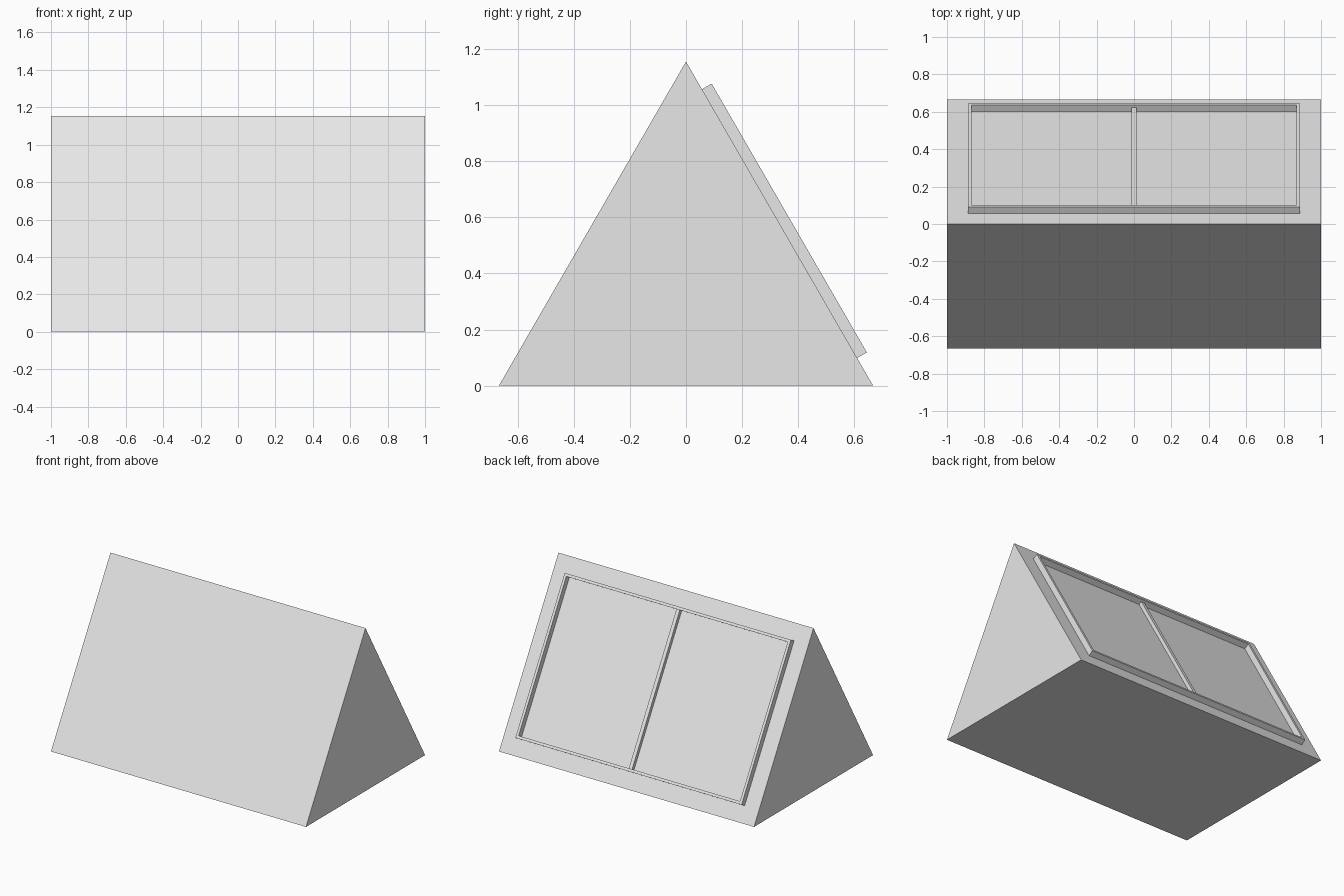
import bpy, bmesh, math
from mathutils import Matrix, Vector

if "Cube" in bpy.data.objects:
    bpy.data.objects.remove(bpy.data.objects["Cube"])

grey = bpy.data.materials.new("light grey")
grey.diffuse_color = (0.8, 0.8, 0.8, 1)
grey.use_nodes = True
grey.node_tree.nodes["Principled BSDF"].inputs["Base Color"].default_value = grey.diffuse_color

SIDE = 4 / 3                       # edge of the triangular end
H = SIDE * math.sqrt(3) / 2
# frame of the sloping back face: x along, y up the slope, z outward
right = Vector((-1, 0, 0))
up = Vector((0, -0.5, math.sqrt(3) / 2))
out = right.cross(up)
SLOPE = Matrix((right, up, out)).transposed().to_4x4()
SLOPE.translation = Vector((0, SIDE / 4, H / 2))


def add(name, bm, matrix=Matrix()):
    bmesh.ops.recalc_face_normals(bm, faces=bm.faces)
    me = bpy.data.meshes.new(name)
    bm.to_mesh(me)
    bm.free()
    me.transform(matrix)
    me.materials.append(grey)
    ob = bpy.data.objects.new(name, me)
    bpy.context.collection.objects.link(ob)
    return ob


# Prism body
bm = bmesh.new()
tri = bm.faces.new([bm.verts.new((-1, y, z)) for y, z in
                    ((-SIDE / 2, 0), (SIDE / 2, 0), (0, H))])
ext = bmesh.ops.extrude_face_region(bm, geom=[tri], use_keep_orig=True)
bmesh.ops.translate(bm, vec=(2, 0, 0),
                    verts=[v for v in ext["geom"] if isinstance(v, bmesh.types.BMVert)])
add("prism_body", bm)

# Raised window border: mitred ring swept from a rectangular section
W, V, RAIL, DEPTH = 0.887, 0.553, 0.019, 0.04
bm = bmesh.new()
rings = []
for sx, sy in ((-1, -1), (1, -1), (1, 1), (-1, 1)):
    rings.append([bm.verts.new((sx * (W - i), sy * (V - i), z))
                  for i, z in ((0, 0), (0, DEPTH), (RAIL, DEPTH), (RAIL, 0))])
for k in range(4):
    a, b = rings[k], rings[(k + 1) % 4]
    for j in range(4):
        m = (j + 1) % 4
        bm.faces.new((a[j], b[j], b[m], a[m]))
add("window_border", bm, SLOPE)

# Centre bar, lower than the border
bm = bmesh.new()
bmesh.ops.create_cube(bm, size=1, matrix=Matrix.Translation((0, 0, 0.0125))
                      @ Matrix.Diagonal((0.026, 2 * (V - RAIL), 0.025, 1)))
add("window_centre_bar", bm, SLOPE)
